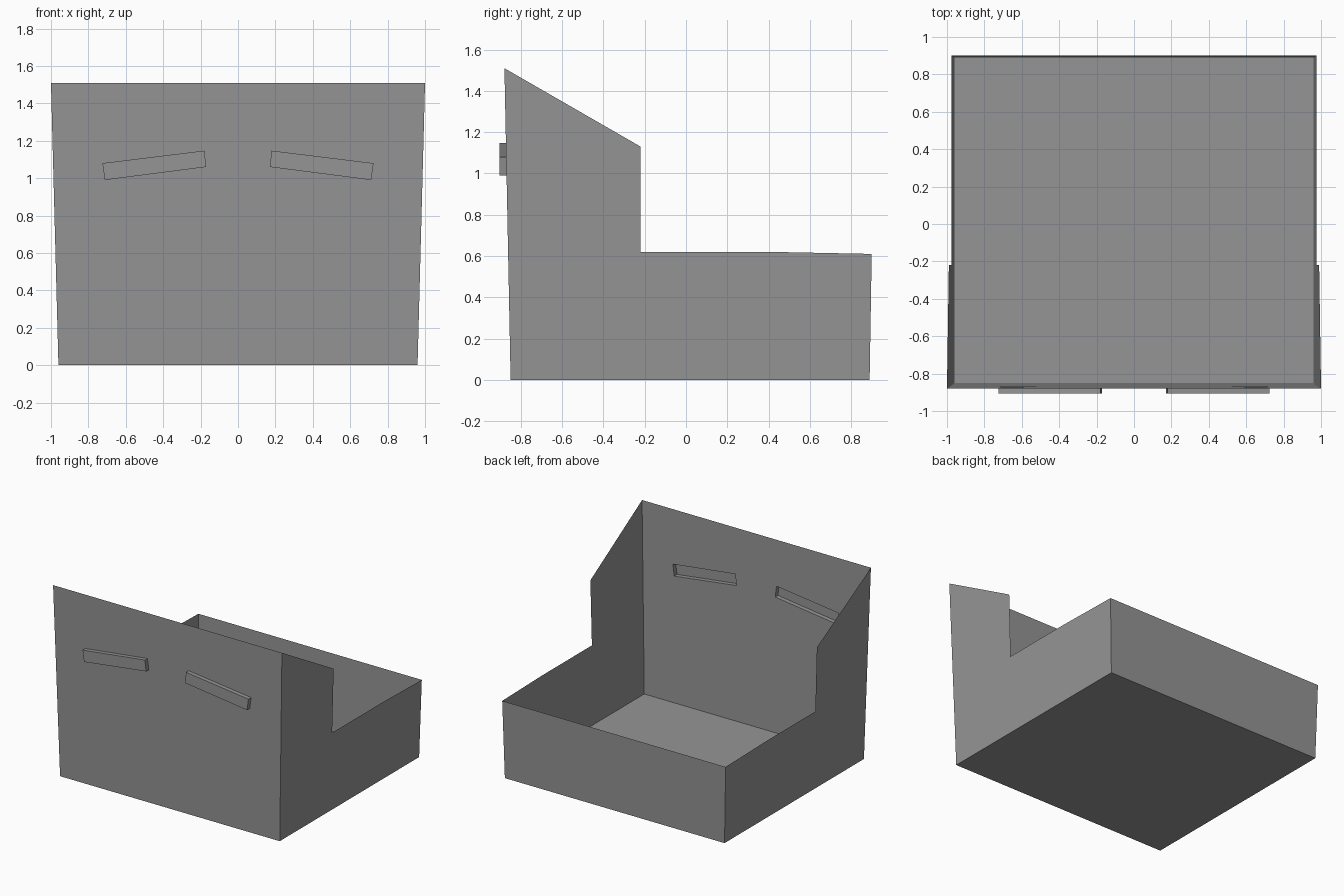
import bpy, bmesh
from mathutils import Vector

if "Cube" in bpy.data.objects:
    bpy.data.objects.remove(bpy.data.objects["Cube"])

grey = bpy.data.materials.new("plain_grey")
grey.diffuse_color = (0.3, 0.3, 0.3, 1)
grey.use_nodes = True
grey.node_tree.nodes["Principled BSDF"].inputs["Base Color"].default_value = grey.diffuse_color


def finish(name, bm):
    mesh = bpy.data.meshes.new(name)
    bm.to_mesh(mesh)
    bm.free()
    mesh.materials.append(grey)
    obj = bpy.data.objects.new(name, mesh)
    bpy.context.collection.objects.link(obj)


def sheet(name, points):
    bm = bmesh.new()
    bm.faces.new([bm.verts.new(p) for p in points])
    finish(name, bm)


def side_x(z):
    """Half width of the flared tub at height z."""
    return 0.96 + 0.0265 * z


def front_y(z):
    """Position of the leaning front wall at height z."""
    return -0.85 - 0.03 * z / 1.51


# Side walls: thin stepped sheets that flare outward
profile = [(-0.85, 0), (0.89, 0), (0.90, 0.61), (0.40, 0.62),
           (-0.22, 0.62), (-0.22, 1.13), (-0.88, 1.51)]
sheet("right_wall", [(side_x(z), y, z) for y, z in profile])
sheet("left_wall", [(-side_x(z), y, z) for y, z in reversed(profile)])

# Low back wall and floor
w, r = side_x(0), side_x(0.61)
sheet("back_wall", [(w, 0.89, 0), (-w, 0.89, 0), (-r, 0.90, 0.61), (r, 0.90, 0.61)])
sheet("floor", [(-w, -0.85, 0), (-w, 0.89, 0), (w, 0.89, 0), (w, -0.85, 0)])

# Slanted brow outlines, counter-clockwise seen from the front
brow = [(0.17, 1.06), (0.712, 0.99), (0.725, 1.08), (0.18, 1.147)]
brows = {"right_brow": brow, "left_brow": [(-x, z) for x, z in reversed(brow)]}

# Front wall with an opening behind each hollow brow
bm = bmesh.new()
t = side_x(1.51)
for loop in [[(-w, 0), (w, 0), (t, 1.51), (-t, 1.51)], *brows.values()]:
    vs = [bm.verts.new((x, front_y(z), z)) for x, z in loop]
    for i, v in enumerate(vs):
        bm.edges.new((v, vs[(i + 1) % 4]))
bmesh.ops.triangle_fill(bm, edges=bm.edges[:], use_beauty=True,
                        normal=Vector((0, -1, 0)))
bm.normal_update()
bmesh.ops.reverse_faces(bm, faces=[f for f in bm.faces if f.normal.y > 0])
finish("front_wall", bm)

# Brows: shallow boxes pushed out of the front wall, open at the rear
for name, loop in brows.items():
    bm = bmesh.new()
    front = [bm.verts.new((x, -0.905, z)) for x, z in loop]
    rear = [bm.verts.new((x, front_y(z), z)) for x, z in loop]
    bm.faces.new(front)
    for i in range(4):
        j = (i + 1) % 4
        bm.faces.new((front[j], front[i], rear[i], rear[j]))
    finish(name, bm)
